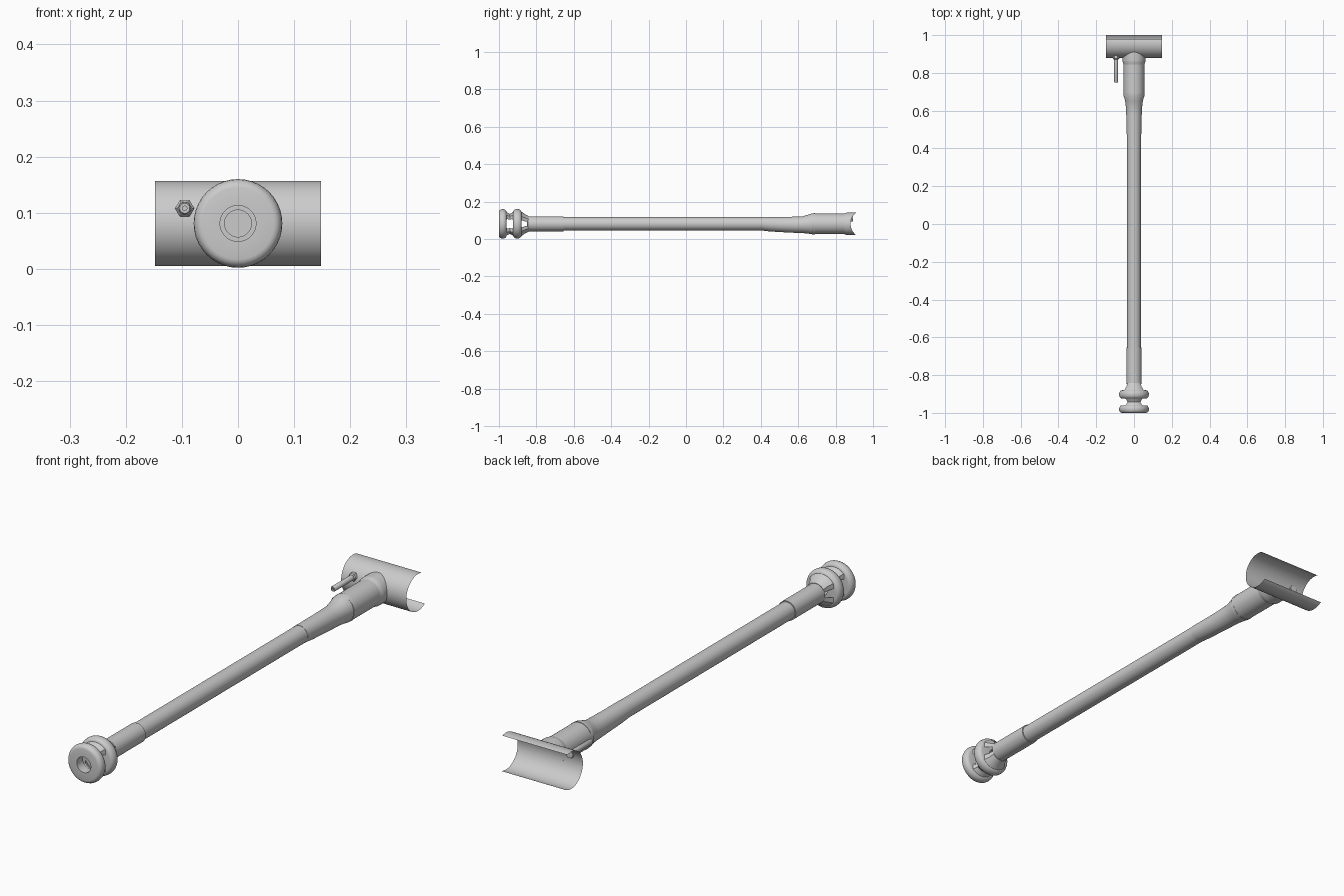
import bpy, bmesh, math

if "Cube" in bpy.data.objects:
    bpy.data.objects.remove(bpy.data.objects["Cube"])

steel = bpy.data.materials.new("grey_steel")
steel.diffuse_color = (0.6, 0.6, 0.6, 1)
steel.use_nodes = True
steel.node_tree.nodes["Principled BSDF"].inputs["Base Color"].default_value = steel.diffuse_color
CZ = 0.081                    # height of the main axis
SAD_Y, SAD_R = 0.956, 0.076   # saddle axis and radius
N = 40


def saddle_front(z):
    return SAD_Y - math.sqrt(SAD_R ** 2 - (z - CZ) ** 2)


def finish(name, verts, faces, fix=True, angle=35):
    me = bpy.data.meshes.new(name)
    me.from_pydata(verts, [], faces)
    if fix:
        bm = bmesh.new()
        bm.from_mesh(me)
        bmesh.ops.recalc_face_normals(bm, faces=bm.faces)
        bm.to_mesh(me)
        bm.free()
    ob = bpy.data.objects.new(name, me)
    bpy.context.collection.objects.link(ob)
    me.materials.append(steel)
    bpy.context.view_layer.objects.active = ob
    ob.select_set(True)
    bpy.ops.object.shade_smooth_by_angle(angle=math.radians(angle))
    ob.select_set(False)
    return ob


def loft(name, sections, n=N, caps=(True, True), loop=False, to_saddle=False):
    """Rings along y; each section is (y, centre x, centre z, radius x, radius z)."""
    verts, faces = [], []
    for k, (y, cx, cz, rx, rz) in enumerate(sections):
        for i in range(n):
            a = 2 * math.pi * i / n
            x, z = cx + rx * math.cos(a), cz + rz * math.sin(a)
            end = to_saddle and k == len(sections) - 1
            verts.append((x, saddle_front(z) if end else y, z))
    m = len(sections)
    for k in range(m if loop else m - 1):
        for i in range(n):
            j, q = (i + 1) % n, (k + 1) % m
            faces.append((k * n + i, k * n + j, q * n + j, q * n + i))
    if not loop:
        if caps[0]:
            faces.append(tuple(range(n)))
        if caps[1]:
            faces.append(tuple(range((m - 1) * n, m * n)))
    return finish(name, verts, faces)


def round_sections(profile, cx=0, cz=CZ):
    return [(y, cx, cz, r, r) for y, r in profile]


# Long tube and the sleeve over its front end
loft("main_tube", round_sections([(-0.84, 0.036), (0.41, 0.036)]))
loft("front_sleeve", round_sections([(-0.85, 0.036), (-0.845, 0.04), (-0.655, 0.04)]))

# Reducer that sags slightly below the tube axis
loft("reducer", [(0.40, 0, 0.082, 0.037, 0.036), (0.45, 0, 0.079, 0.038, 0.039),
                 (0.52, 0, 0.077, 0.039, 0.041), (0.58, 0, 0.076, 0.041, 0.043),
                 (0.62, 0, 0.076, 0.043, 0.044), (0.65, 0, 0.079, 0.047, 0.050),
                 (0.675, 0, CZ, 0.053, 0.056), (0.69, 0, CZ, 0.055, 0.057)])

# Wide stub and the flared collar cut to the saddle curve
loft("rear_stub", round_sections([(0.675, 0.055), (0.865, 0.055)]))
loft("saddle_collar", round_sections([(0.845, 0.055), (0.86, 0.060), (0.865, 0.0605),
                                      (0.88, 0.0605)]),
     caps=(False, False), to_saddle=True)

# Open sheet saddle, wrapping further round below than above
verts, faces = [], []
lo, hi, steps = math.radians(-125), math.radians(108), 40
for i in range(steps + 1):
    a = lo + (hi - lo) * i / steps
    y, z = SAD_Y - SAD_R * math.cos(a), CZ + SAD_R * math.sin(a)
    verts += [(-0.148, y, z), (0.148, y, z)]
    if i:
        b = 2 * i
        faces.append((b - 2, b - 1, b + 1, b))
finish("saddle", verts, faces, fix=False)

# Small stem with a hexagonal base on the saddle
PX, PZ = -0.095, 0.108
loft("stem", round_sections([(0.75, 0.004), (0.75, 0.009), (0.753, 0.011), (0.89, 0.011),
                             (0.89, 0.004)], PX, PZ), n=20, loop=True)
loft("stem_nut", round_sections([(0.872, 0.013), (0.876, 0.017), (0.892, 0.017)], PX, PZ), n=6)


# Two rounded rings at the front
def ring(name, y0, y1, hole, flat, outer):
    mid, half = (y0 + y1) / 2, (y1 - y0) / 2
    prof = [(y0, hole)]
    for i in range(9):
        a = -math.pi / 2 + math.pi * i / 8
        prof.append((mid + half * math.sin(a), flat + (outer - flat) * math.cos(a)))
    prof.append((y1, hole))
    loft(name, round_sections(prof), loop=True)


ring("front_ring", -1.0, -0.96, 0.032, 0.064, 0.079)
ring("rear_ring", -0.924, -0.880, 0.024, 0.064, 0.079)


# Curved arms above and below the axis, leaving the sides open
def arm(name, sections, side):
    verts, faces, n = [], [], 9
    for y, w, outer, inner in sections:
        row = [(w * (2 * i / (n - 1) - 1), outer) for i in range(n)]
        row += [(x, inner) for x, _ in reversed(row)]
        verts += [(x, y, CZ + side * math.sqrt(max(r * r - x * x, 0))) for x, r in row]
    m = 2 * n
    for k in range(len(sections) - 1):
        for i in range(m):
            j = (i + 1) % m
            faces.append((k * m + i, k * m + j, (k + 1) * m + j, (k + 1) * m + i))
    faces += [tuple(range(m)), tuple(range((len(sections) - 1) * m, len(sections) * m))]
    finish(name, verts, faces)


for side, label in ((1, "upper"), (-1, "lower")):
    arm(label + "_ring_arm", [(-0.968, 0.052, 0.070, 0.056), (-0.955, 0.040, 0.060, 0.047),
                              (-0.942, 0.035, 0.053, 0.042), (-0.930, 0.040, 0.060, 0.047),
                              (-0.916, 0.052, 0.070, 0.056)], side)
    arm(label + "_neck_arm", [(-0.888, 0.058, 0.071, 0.060), (-0.875, 0.049, 0.062, 0.052),
                              (-0.860, 0.040, 0.051, 0.042), (-0.842, 0.034, 0.042, 0.035)], side)
